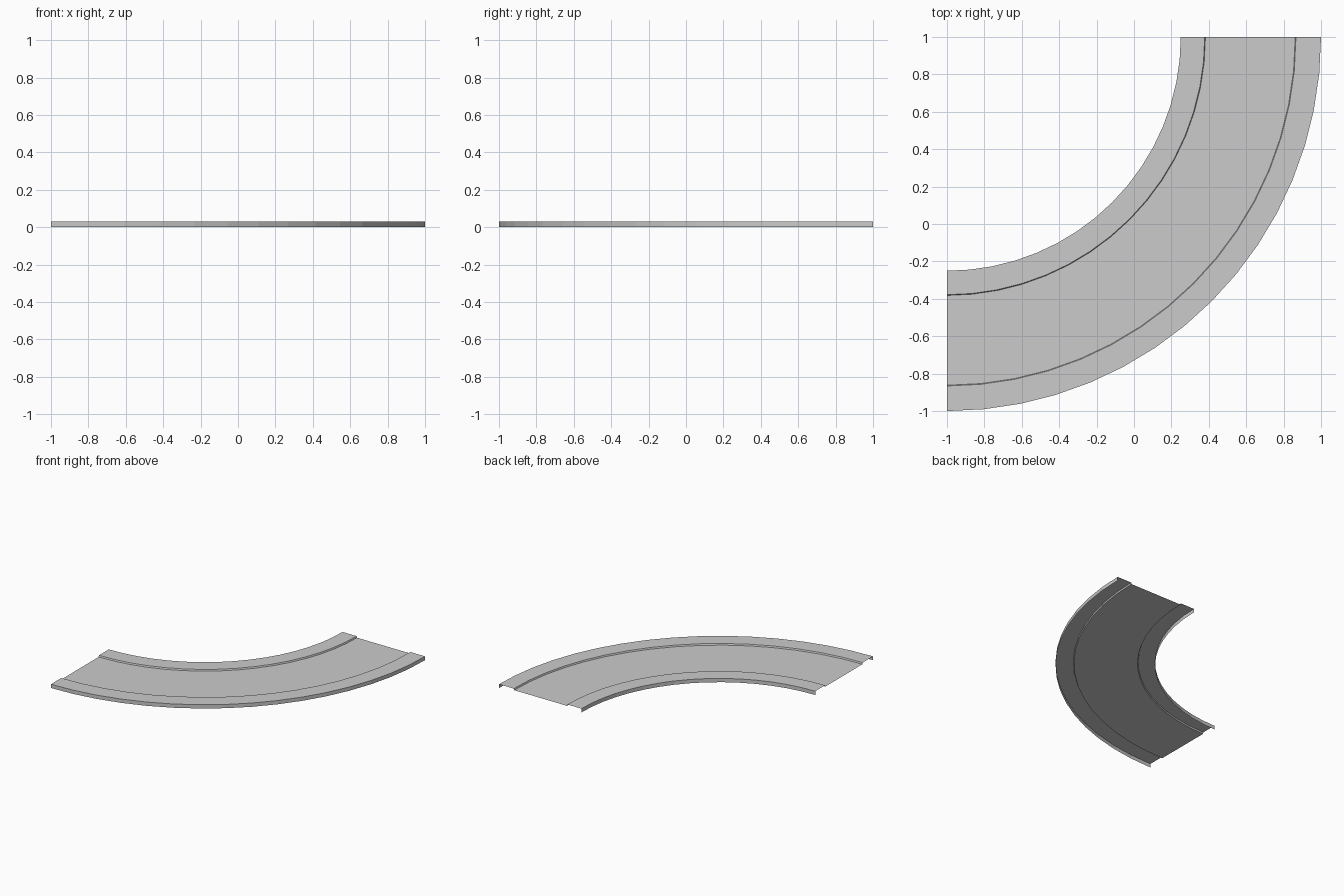
import bpy, bmesh, math

if "Cube" in bpy.data.objects:
    bpy.data.objects.remove(bpy.data.objects["Cube"])

CENTRE = (-1.0, 1.0)
SEGMENTS = 16
TOP, ROAD = 0.031, 0.019


def sweep(name, profile):
    """Sweep an open (radius, z) profile through the quarter bend."""
    bm = bmesh.new()
    rows = []
    for i in range(SEGMENTS + 1):
        a = -math.pi / 2 + math.pi / 2 * i / SEGMENTS
        rows.append([bm.verts.new((CENTRE[0] + r * math.cos(a),
                                   CENTRE[1] + r * math.sin(a), z))
                     for r, z in profile])
    for a, b in zip(rows, rows[1:]):
        for j in range(len(profile) - 1):
            bm.faces.new((a[j], a[j + 1], b[j + 1], b[j]))
    mesh = bpy.data.meshes.new(name)
    bm.to_mesh(mesh)
    bm.free()
    obj = bpy.data.objects.new(name, mesh)
    bpy.context.collection.objects.link(obj)
    return obj


# Pavements: outer skirt, flat top and kerb face, open underneath
sweep("inner_pavement", [(1.25, 0), (1.25, TOP), (1.378, TOP), (1.382, ROAD)])
sweep("outer_pavement", [(1.862, ROAD), (1.866, TOP), (2.0, TOP), (2.0, 0)])
# Sunken roadway between the kerbs
sweep("road_surface", [(1.382, ROAD), (1.862, ROAD)])
